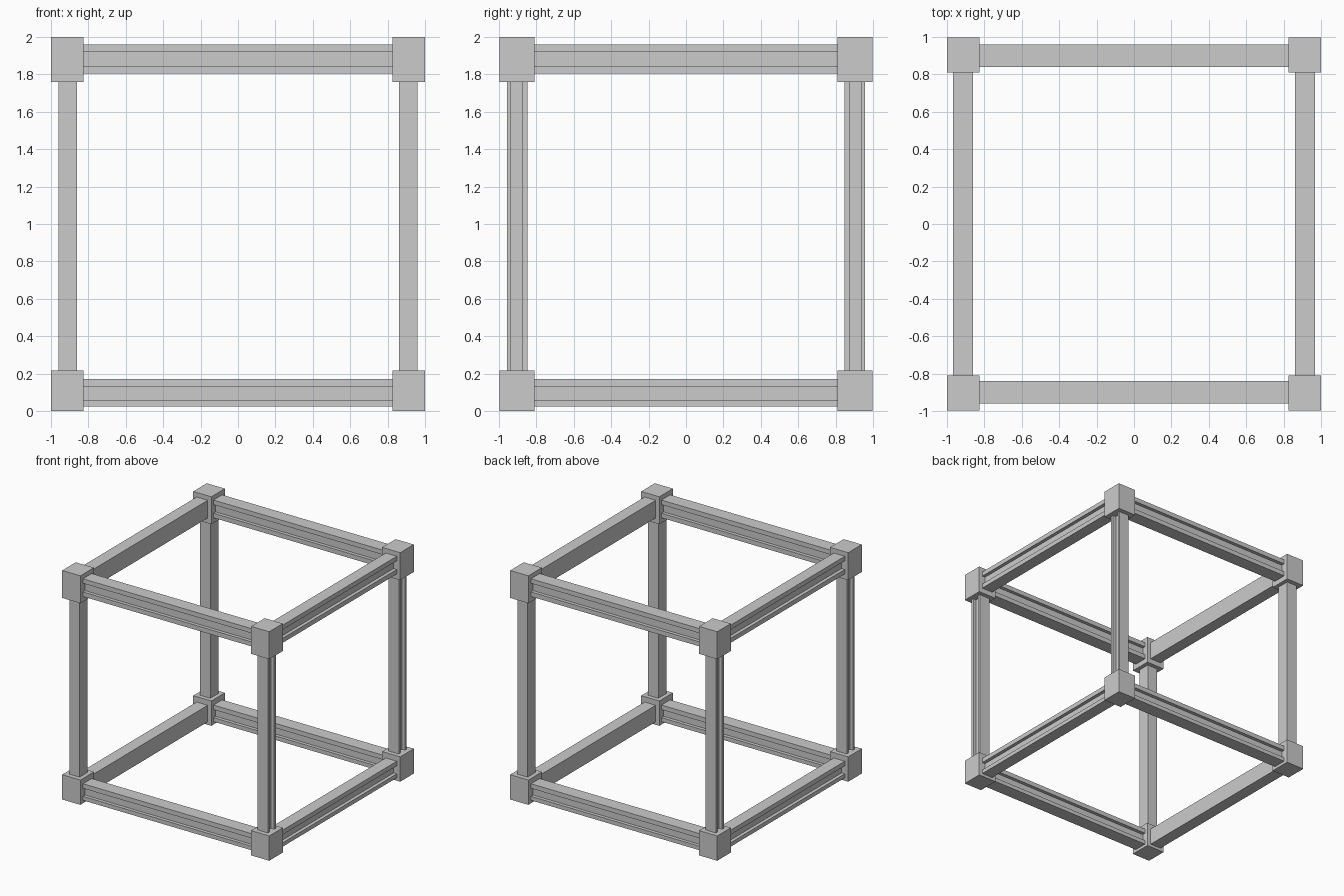
import bpy
import bmesh

cube = bpy.data.objects.get("Cube")
if cube:
    bpy.data.objects.remove(cube, do_unlink=True)

grey = bpy.data.materials.new("plain_grey")
grey.use_nodes = True
GREY = (0.6, 0.6, 0.6, 1)
grey.diffuse_color = GREY
grey.node_tree.nodes["Principled BSDF"].inputs["Base Color"].default_value = GREY

DEPTH = 0.03  # how far each slot is cut in


def prism(name, profile, axes, start, end):
    """Extrude a profile; axes gives the indices of profile u, profile v and length."""
    bm = bmesh.new()
    rings = []
    for along in (start, end):
        ring = []
        for u, v in profile:
            co = [0, 0, 0]
            for axis, value in zip(axes, (u, v, along)):
                co[axis] = value
            ring.append(bm.verts.new(co))
        rings.append(ring)
        bm.faces.new(ring)
    n = len(profile)
    for i in range(n):
        j = (i + 1) % n
        bm.faces.new((rings[0][i], rings[0][j], rings[1][j], rings[1][i]))
    bmesh.ops.recalc_face_normals(bm, faces=bm.faces)
    mesh = bpy.data.meshes.new(name)
    bm.to_mesh(mesh)
    bm.free()
    mesh.materials.append(grey)
    obj = bpy.data.objects.new(name, mesh)
    bpy.context.collection.objects.link(obj)
    return obj


def slotted(u0, u1, v0, v1, g0, g1, slots):
    """Bar section with slots on the low (-1) and/or high (+1) u side."""
    pts = [(u0, v0), (u1, v0)]
    if 1 in slots:
        pts += [(u1, g0), (u1 - DEPTH, g0), (u1 - DEPTH, g1), (u1, g1)]
    pts += [(u1, v1), (u0, v1)]
    if -1 in slots:
        pts += [(u0, g1), (u0 + DEPTH, g1), (u0 + DEPTH, g0), (u0, g0)]
    return pts


def span(side, inner, outer):
    return sorted((side * inner, side * outer))


# Horizontal rails: bottom and top of each side of the frame
for level, z0, z1, g0, g1 in (("bottom", 0.025, 0.17, 0.06, 0.13),
                              ("top", 1.805, 1.96, 1.845, 1.92)):
    for side, word in ((-1, "front"), (1, "back")):
        section = slotted(*span(side, 0.84, 0.96), z0, z1, g0, g1, (-1, 1))
        prism(f"{level}_{word}_rail", section, (1, 2, 0), -0.83, 0.83)
    for side, word in ((-1, "right"), (1, "left")):
        section = slotted(*span(side, 0.86, 0.967), z0, z1, g0, g1, (side,))
        prism(f"{level}_{word}_rail", section, (0, 2, 1), -0.815, 0.815)

# Posts and corner blocks
for sx, xword in ((-1, "right"), (1, "left")):
    for sy, yword in ((-1, "front"), (1, "back")):
        corner = f"{yword}_{xword}"
        y0, y1 = span(sy, 0.847, 0.957)
        g0, g1 = span(sy, 0.873, 0.935)
        section = slotted(*span(sx, 0.86, 0.96), y0, y1, g0, g1, (sx,))
        prism(f"{corner}_post", section, (0, 1, 2), 0.21, 1.765)

        x0, x1 = span(sx, 0.825, 1)
        y0, y1 = span(sy, 0.81, 0.997)
        block = [(x0, y0), (x1, y0), (x1, y1), (x0, y1)]
        prism(f"bottom_{corner}_block", block, (0, 1, 2), 0, 0.217)
        prism(f"top_{corner}_block", block, (0, 1, 2), 1.76, 2)
